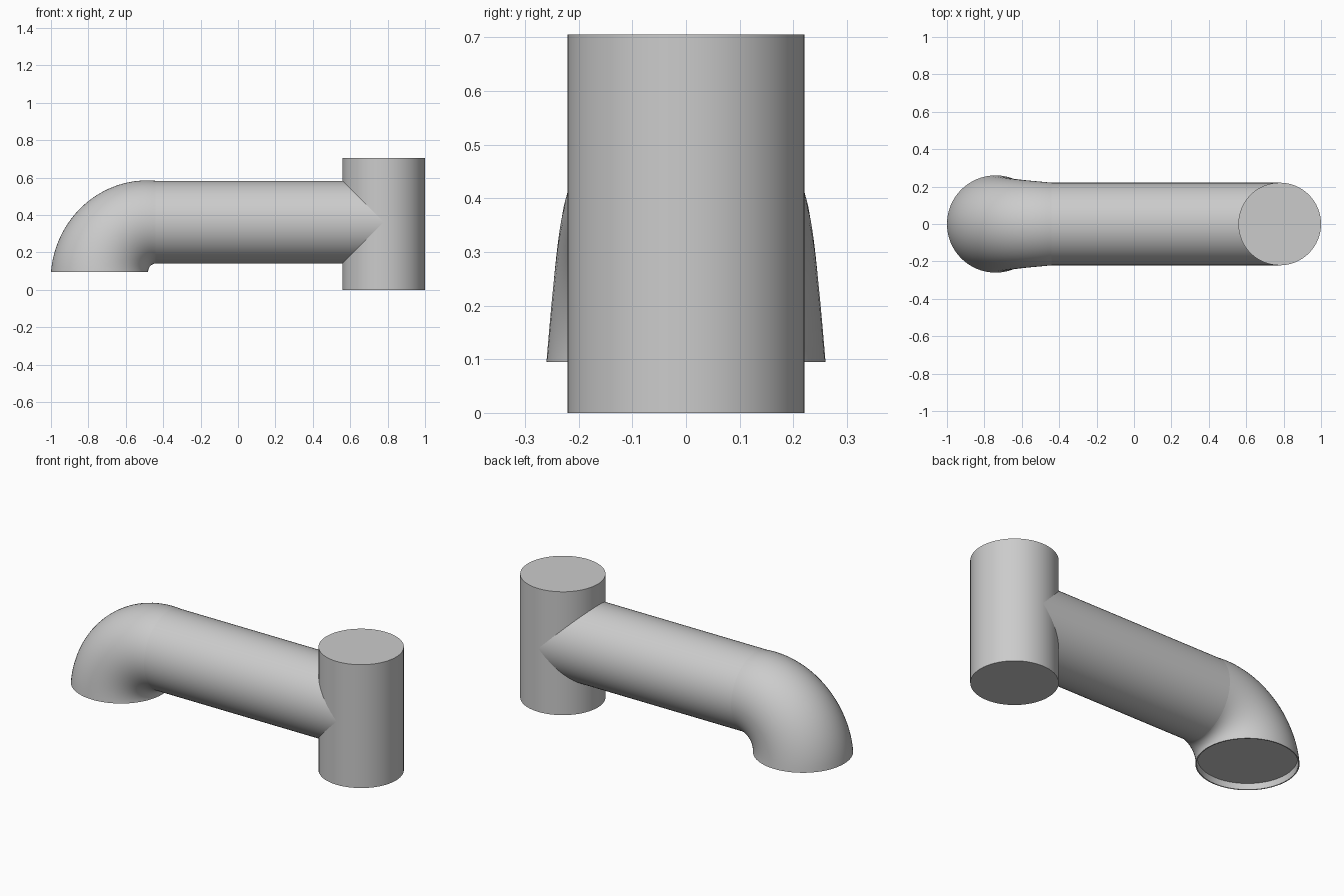
import bpy
import bmesh
from math import sin, cos, pi, radians
from mathutils import Vector

cube = bpy.data.objects.get("Cube")
if cube:
    bpy.data.objects.remove(cube, do_unlink=True)

SEGMENTS = 64
PIPE_R, FLARE_R = 0.221, 0.26
PIPE_Z, MOUTH_Z = 0.362, 0.095
BEND_X, TEE_X, TEE_TOP = -0.44, 0.779, 0.705

grey = bpy.data.materials.new("plain grey")
grey.use_nodes = True
grey.diffuse_color = (0.6, 0.6, 0.6, 1)
grey.node_tree.nodes["Principled BSDF"].inputs["Base Color"].default_value = grey.diffuse_color


def loft(name, rings):
    """Capped tube through rings of (x, z, tilt, radius); tilt turns the ring about y."""
    bm = bmesh.new()
    loops = []
    for x, z, tilt, radius in rings:
        across = Vector((cos(tilt), 0, sin(tilt)))
        side = Vector((0, 1, 0))
        angles = [2 * pi * i / SEGMENTS for i in range(SEGMENTS)]
        loops.append([bm.verts.new(Vector((x, 0, z)) + radius * (cos(a) * across + sin(a) * side))
                      for a in angles])
    for low, high in zip(loops, loops[1:]):
        for i in range(SEGMENTS):
            j = (i + 1) % SEGMENTS
            bm.faces.new((low[i], low[j], high[j], high[i]))
    bm.faces.new(loops[0])
    bm.faces.new(loops[-1])
    bmesh.ops.recalc_face_normals(bm, faces=bm.faces)
    mesh = bpy.data.meshes.new(name)
    bm.to_mesh(mesh)
    bm.free()
    mesh.materials.append(grey)
    obj = bpy.data.objects.new(name, mesh)
    bpy.context.collection.objects.link(obj)
    bpy.ops.object.select_all(action="DESELECT")
    obj.select_set(True)
    bpy.context.view_layer.objects.active = obj
    bpy.ops.object.shade_smooth_by_angle(angle=radians(35))
    return obj


# Upright closed cylinder at the tee
loft("upright_pipe", [(TEE_X, 0, 0, PIPE_R), (TEE_X, TEE_TOP, 0, PIPE_R)])

# Horizontal pipe running into the upright
loft("horizontal_pipe", [(BEND_X, PIPE_Z, pi / 2, PIPE_R), (TEE_X, PIPE_Z, pi / 2, PIPE_R)])

# Elbow tapering from the flared mouth to the pipe, with a recessed mouth
mouth_x = BEND_X - 0.3
elbow = [(mouth_x, MOUTH_Z + 0.033, pi, 0.25), (mouth_x, MOUTH_Z, pi, 0.254)]
STEPS = 28
for k in range(STEPS + 1):
    t = k / STEPS
    turn = t * pi / 2
    bend = 0.3 + (PIPE_Z - MOUTH_Z - 0.3) * t
    radius = FLARE_R + (PIPE_R - FLARE_R) * t
    elbow.append((BEND_X - bend * cos(turn), MOUTH_Z + bend * sin(turn), pi - turn, radius))
loft("elbow", elbow)
